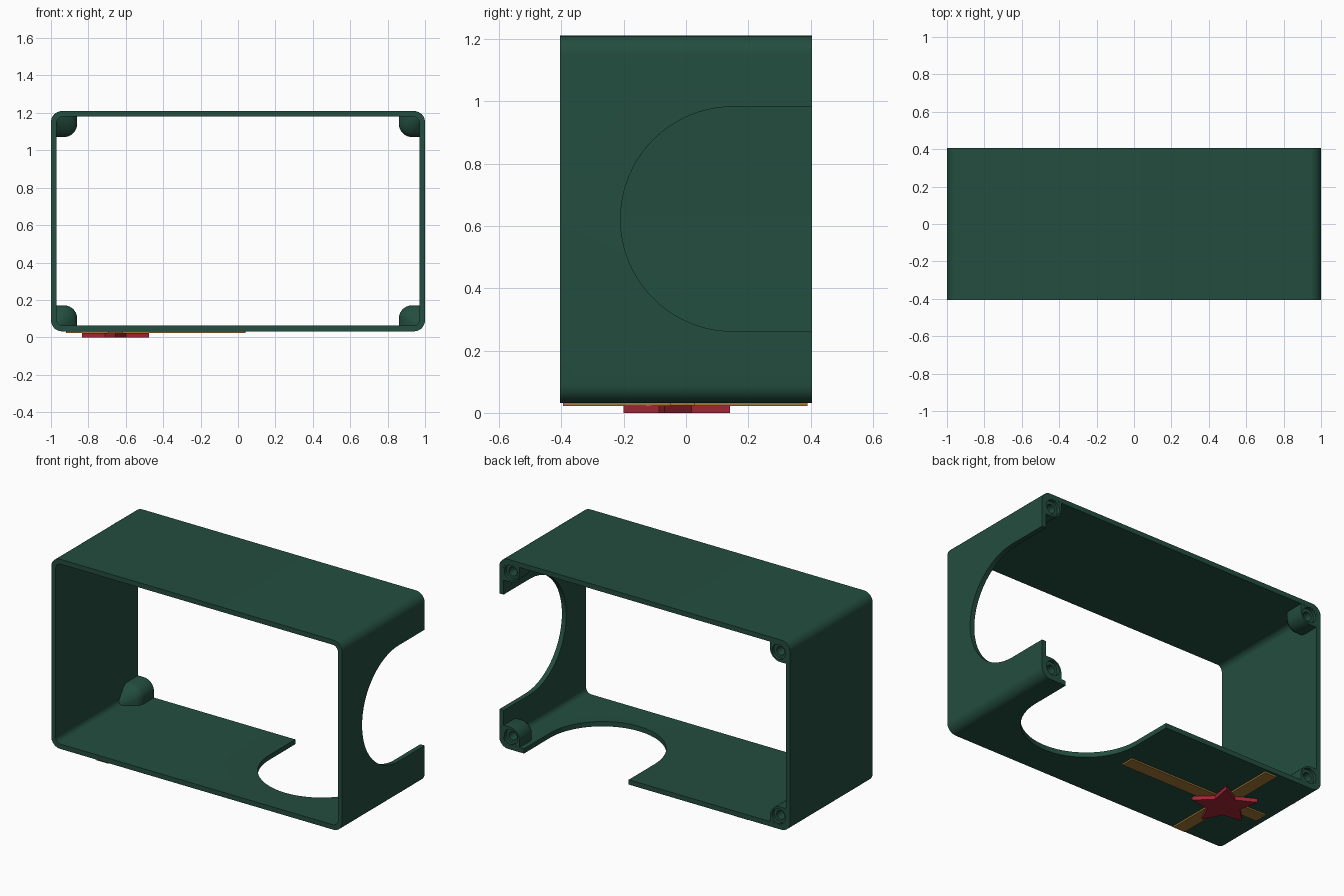
import bpy, bmesh
from math import cos, sin, pi, radians

if "Cube" in bpy.data.objects:
    bpy.data.objects.remove(bpy.data.objects["Cube"])

ZC, HX, HY, HZ = 0.621, 1.0, 0.405, 0.589   # case centre height and half sizes
WALL = 0.03


def material(name, rgb):
    m = bpy.data.materials.new(name)
    m.diffuse_color = (*rgb, 1)
    m.use_nodes = True
    m.node_tree.nodes["Principled BSDF"].inputs["Base Color"].default_value = m.diffuse_color
    return m


green = material("green", (0.017, 0.075, 0.05))
gold = material("gold", (0.36, 0.19, 0.035))
red = material("red", (0.36, 0.018, 0.034))


def loft(name, rings, mat=None, loc=(0, 0, 0)):
    """Closed solid through a list of equal-length rings."""
    bm = bmesh.new()
    vs = [[bm.verts.new(p) for p in ring] for ring in rings]
    n = len(rings[0])
    for a, b in zip(vs, vs[1:]):
        for i in range(n):
            j = (i + 1) % n
            bm.faces.new((a[i], a[j], b[j], b[i]))
    bm.faces.new(vs[0])
    bm.faces.new(vs[-1])
    bmesh.ops.recalc_face_normals(bm, faces=bm.faces)
    me = bpy.data.meshes.new(name)
    bm.to_mesh(me)
    bm.free()
    ob = bpy.data.objects.new(name, me)
    ob.location = loc
    bpy.context.collection.objects.link(ob)
    if mat:
        me.materials.append(mat)
    return ob


def rounded(x0, x1, z0, z1, radii, n=8):
    """Rounded rectangle; radii start top right and run counter-clockwise."""
    pts = []
    for k, (x, z, sx, sz) in enumerate([(x1, z1, -1, -1), (x0, z1, 1, -1),
                                        (x0, z0, 1, 1), (x1, z0, -1, 1)]):
        r = radii[k]
        for i in range(n + 1):
            a = pi / 2 * (k + i / n)
            pts.append((x + sx * r + r * cos(a), z + sz * r + r * sin(a)))
    return pts


def along_y(pts, ys):
    return [[(x, y, z) for x, z in pts] for y in ys]


def activate(ob):
    bpy.ops.object.select_all(action='DESELECT')
    ob.select_set(True)
    bpy.context.view_layer.objects.active = ob


def cut(ob, cutter):
    cutter.hide_render = True
    m = ob.modifiers.new("cut", 'BOOLEAN')
    m.operation, m.solver, m.object = 'DIFFERENCE', 'EXACT', cutter
    activate(ob)
    bpy.ops.object.modifier_apply(modifier=m.name)
    bpy.data.objects.remove(cutter)


def smooth(ob):
    activate(ob)
    bpy.ops.object.shade_smooth_by_angle(angle=radians(35))


# case tube, open at front and back
centre = (0, 0, ZC)
case = loft("case_shell", along_y(rounded(-HX, HX, -HZ, HZ, [0.06] * 4), (-HY, HY)), green, centre)
ix, iz = HX - WALL, HZ - WALL
cut(case, loft("inside_cutter", along_y(rounded(-ix, ix, -iz, iz, [0.035] * 4), (-1, 1)), None, centre))

# arched notches in the right wall and the bottom, open to the back
R, CY = 0.36, 0.15
arch = [(R * cos(a), CY + R * sin(a)) for a in (pi + pi * i / 40 for i in range(41))]
arch += [(R, 0.6), (-R, 0.6)]
cut(case, loft("side_cutter", [[(x, v, 0.622 + u) for u, v in arch] for x in (0.9, 1.1)]))
cut(case, loft("bottom_cutter", [[(0.47 + u, v, z) for u, v in arch] for z in (-0.1, 0.1)]))
smooth(case)

# screw bosses in the back corners, tapering into the corner towards the front
bx, bz = 0.985, 0.574
prof = rounded(0.86, bx, 0.45, bz, [0.045, 0.012, 0.07, 0.012])
steps = [(0.404, 1), (0.30, 1), (0.28, 0.96), (0.262, 0.86), (0.245, 0.66), (0.2, 0.15)]
boss = loft("screw_bosses", [[(bx + (x - bx) * s, y, bz + (z - bz) * s) for x, z in prof]
                             for y, s in steps], green, centre)
for r, depth in ((0.046, 0.385), (0.027, 0.30)):
    hole = [(0.92 + r * cos(2 * pi * i / 24), 0.51 + r * sin(2 * pi * i / 24)) for i in range(24)]
    cut(boss, loft("hole_cutter", along_y(hole, (depth, 0.5)), None, centre))
mirror = boss.modifiers.new("mirror", 'MIRROR')
mirror.use_axis = (True, False, True)
mirror.use_mirror_merge = False
activate(boss)
bpy.ops.object.modifier_apply(modifier="mirror")
smooth(boss)


def plate(name, pts, z0, z1, mat):
    return loft(name, [[(x, y, z) for x, y in pts] for z in (z0, z1)], mat)


def strip(name, x0, x1, y0, y1, z0):
    plate(name, [(x0, y0), (x1, y0), (x1, y1), (x0, y1)], z0, 0.034, gold)


# crossed ribbons and star under the bottom
SX, SY = -0.655, -0.011
strip("ribbon_long", -0.92, 0.04, SY - 0.04, SY + 0.04, 0.023)
strip("ribbon_short", SX - 0.04, SX + 0.04, -0.395, 0.39, 0.0225)
star = []
for i in range(10):
    r, a = (0.189, 0.094)[i % 2], -pi / 2 + pi * i / 5
    star.append((SX + r * cos(a), SY + r * sin(a)))
plate("star", star, 0, 0.024, red)
